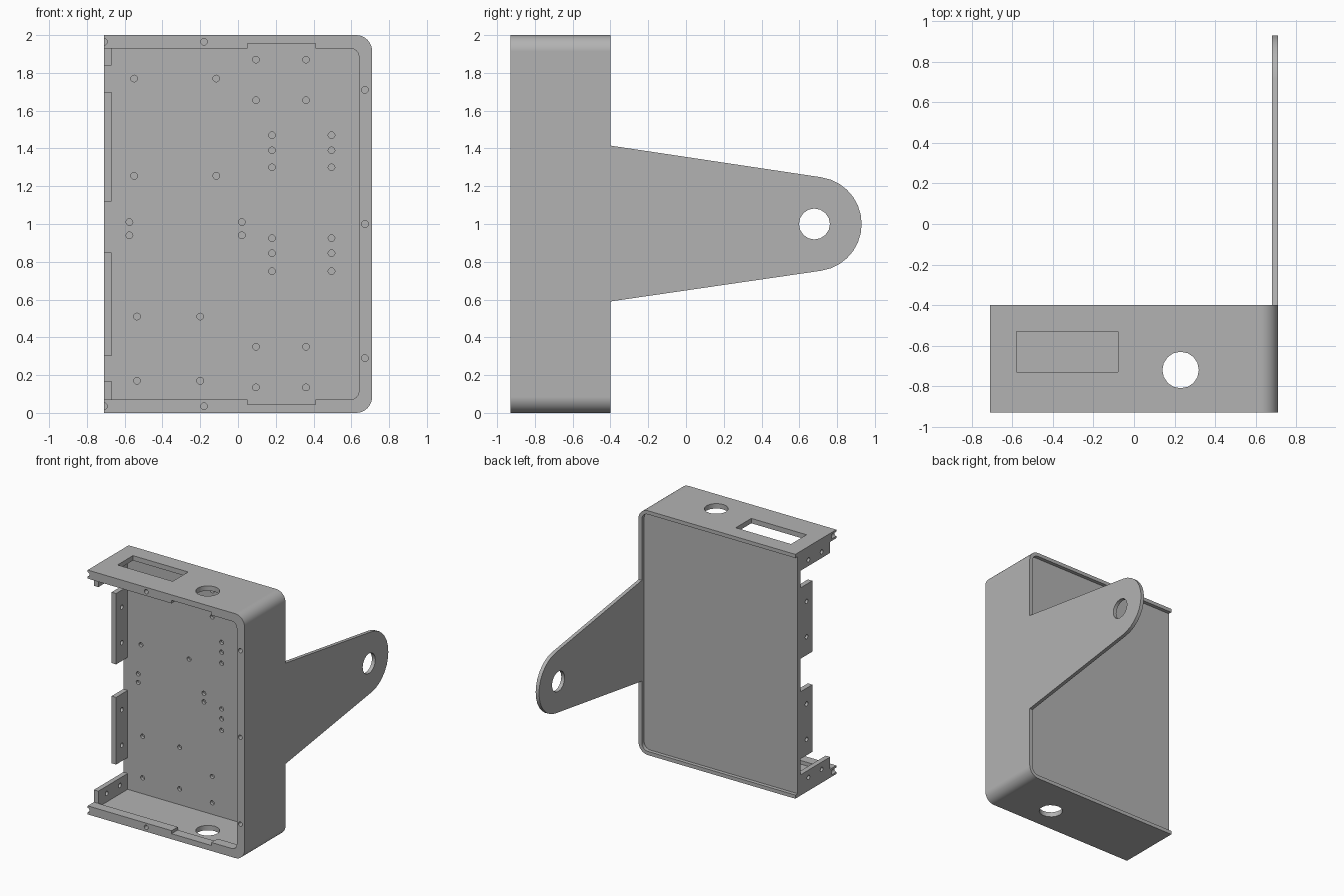
import bpy, bmesh, math
from math import sin, cos, pi, radians

cube = bpy.data.objects.get("Cube")
if cube:
    bpy.data.objects.remove(cube, do_unlink=True)

grey = bpy.data.materials.new("plain grey")
grey.use_nodes = True
COLOUR = (0.45, 0.45, 0.45, 1)
grey.diffuse_color = COLOUR
grey.node_tree.nodes["Principled BSDF"].inputs["Base Color"].default_value = COLOUR

PLACE = {"x": lambda a, b, t: (t, a, b),
         "y": lambda a, b, t: (a, t, b),
         "z": lambda a, b, t: (a, b, t)}


def arc(cx, cy, r, start, end, n):
    return [(cx + r * cos(radians(start + (end - start) * i / n)),
             cy + r * sin(radians(start + (end - start) * i / n))) for i in range(n + 1)]


def circle(cx, cy, r, n=16):
    return arc(cx, cy, r, 0, 360, n)[:-1]


def rect(a0, a1, b0, b1):
    return [(a0, b0), (a1, b0), (a1, b1), (a0, b1)]


def tray(left, right, low, high, r):
    """Outline with square left corners and rounded right corners."""
    return ([(left, low)] + arc(right - r, low + r, r, -90, 0, 8)
            + arc(right - r, high - r, r, 0, 90, 8) + [(left, high)])


def prisms(name, outlines, axis, lo, hi):
    """One object made of outlines extruded along an axis."""
    bm = bmesh.new()
    for pts in outlines:
        ends = [[bm.verts.new(PLACE[axis](a, b, t)) for a, b in pts] for t in (lo, hi)]
        bm.faces.new(ends[0])
        bm.faces.new(ends[1][::-1])
        for i in range(len(pts)):
            j = (i + 1) % len(pts)
            bm.faces.new((ends[0][j], ends[0][i], ends[1][i], ends[1][j]))
    bmesh.ops.recalc_face_normals(bm, faces=bm.faces)
    me = bpy.data.meshes.new(name)
    bm.to_mesh(me)
    bm.free()
    me.materials.append(grey)
    ob = bpy.data.objects.new(name, me)
    bpy.context.collection.objects.link(ob)
    return ob


def cut(target, outlines, axis, lo, hi):
    """Subtract prisms from the target and discard the cutter."""
    cutter = prisms("cutter", outlines, axis, lo, hi)
    cutter.hide_render = True
    mod = target.modifiers.new("cut", "BOOLEAN")
    mod.operation, mod.solver, mod.object = "DIFFERENCE", "EXACT", cutter
    graph = bpy.context.evaluated_depsgraph_get()
    old = target.data
    target.data = bpy.data.meshes.new_from_object(target.evaluated_get(graph))
    target.modifiers.clear()
    bpy.data.meshes.remove(old)
    bpy.data.objects.remove(cutter, do_unlink=True)


def finish(ob):
    ob.data.shade_smooth()
    ob.data.set_sharp_from_angle(angle=radians(32))
    ob.modifiers.new("even shading", "WEIGHTED_NORMAL").keep_sharp = True


FRONT, BACK = -0.93, -0.40
RIM, PANEL_FRONT, PANEL_BACK = -0.85, -0.47, -0.43
EDGE = 0.71

# Housing: open front with a rim, open left end, recessed back panel
housing = prisms("housing", [tray(-EDGE, EDGE, 0, 2, 0.085)], "y", FRONT, BACK)
cut(housing, [tray(-0.9, 0.67, 0.04, 1.96, 0.05)], "y", RIM, PANEL_FRONT)
cut(housing, [tray(-0.9, 0.64, 0.07, 1.93, 0.045)], "y", FRONT - 0.1, RIM + 0.01)
cut(housing, [tray(-0.9, 0.68, 0.03, 1.97, 0.055)], "y", PANEL_BACK, BACK + 0.1)

# Rim notches, top window and round cable openings
cut(housing, [rect(0.05, 0.41, 0.045, 0.2), rect(0.05, 0.41, 1.8, 1.955)],
    "y", FRONT - 0.1, RIM + 0.01)
cut(housing, [rect(-0.58, -0.08, -0.73, -0.53)], "z", 1.9, 2.1)
cut(housing, [circle(0.23, -0.72, 0.09)], "z", -0.1, 2.1)

# Blind screw holes in the panel, laid out as grids of columns and rows
HOLE = 0.018
grids = [((-0.55, -0.115), (1.255, 1.77)),
         ((0.095, 0.36), (0.135, 0.35, 1.655, 1.87)),
         ((0.18, 0.495), (0.75, 0.845, 0.925, 1.30, 1.39, 1.47)),
         ((-0.575, 0.02), (0.94, 1.01)),
         ((-0.535, -0.2), (0.17, 0.51))]
cut(housing, [circle(x, z, HOLE, 12) for xs, zs in grids for x in xs for z in zs],
    "y", PANEL_FRONT - 0.05, PANEL_FRONT + 0.025)

# Blind screw holes in the rim
rim_holes = [(0.672, z) for z in (0.29, 1.0, 1.71)]
rim_holes += [(x, z) for x in (-EDGE, -0.18) for z in (0.035, 1.965)]
cut(housing, [circle(x, z, HOLE, 12) for x, z in rim_holes], "y", FRONT - 0.05, FRONT + 0.06)
finish(housing)

# Flanges along the open end, each with two screw holes
flanges = [("lower_flange", -0.62, 0.30, 0.85, [(-0.545, 0.43), (-0.545, 0.72)]),
           ("upper_flange", -0.62, 1.12, 1.70, [(-0.545, 1.27), (-0.545, 1.56)]),
           ("bottom_corner_flange", RIM, 0.04, 0.17, [(-0.74, 0.11), (-0.57, 0.11)]),
           ("top_corner_flange", RIM, 1.84, 1.96, [(-0.74, 1.89), (-0.57, 1.89)])]
for name, y, low, high, holes in flanges:
    flange = prisms(name, [rect(y, PANEL_FRONT, low, high)], "x", -EDGE, -0.67)
    cut(flange, [circle(a, b, HOLE, 12) for a, b in holes], "x", -0.8, -0.6)
    finish(flange)

# Tapered mounting arm with a rounded, pierced end
arm_outline = [(BACK, 0.59)] + arc(0.68, 1.0, 0.25, -82, 82, 14) + [(BACK, 1.415)]
arm = prisms("mounting_arm", [arm_outline], "x", 0.68, EDGE)
cut(arm, [circle(0.68, 1.0, 0.082)], "x", 0.6, 0.8)
finish(arm)
